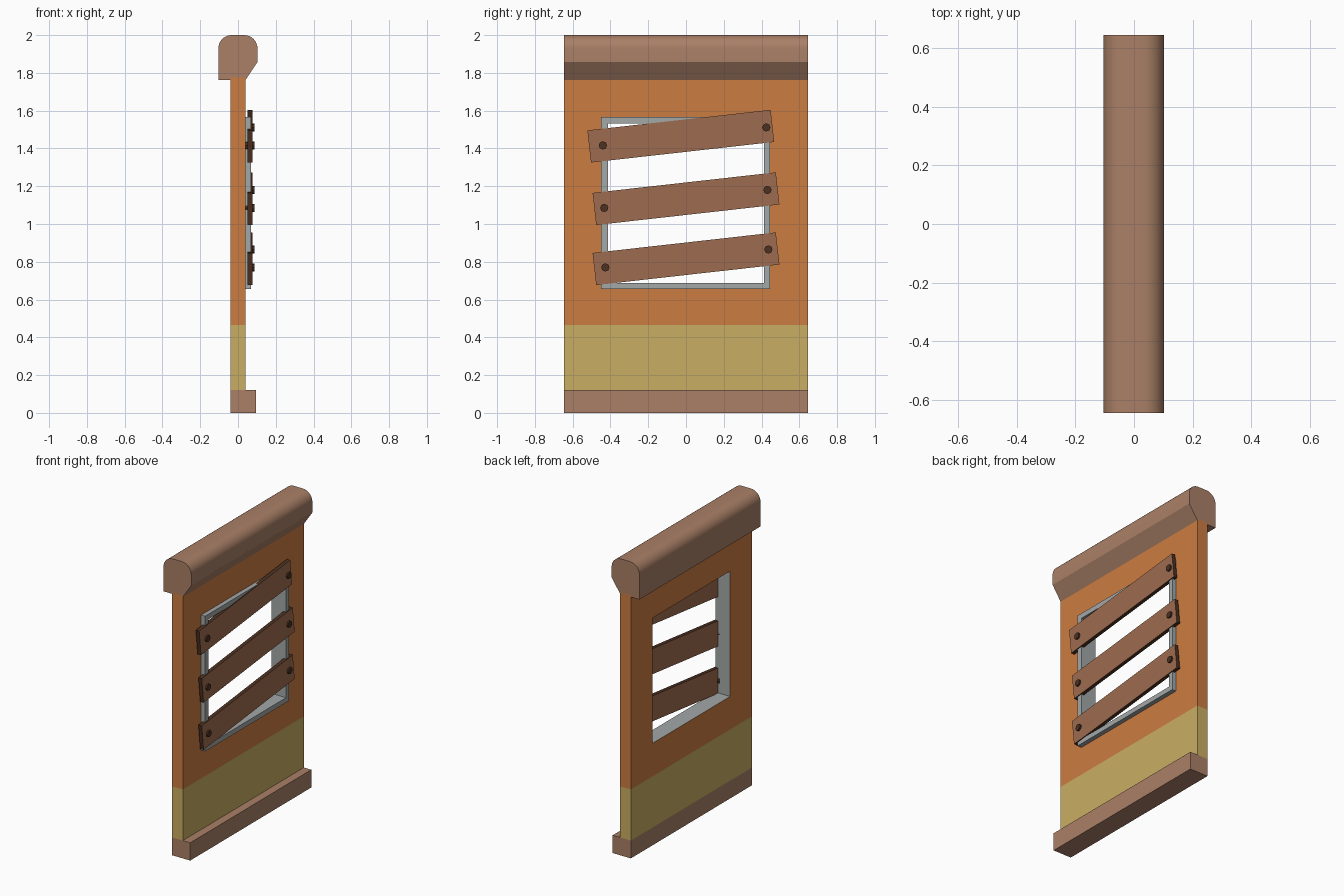
import bpy, bmesh, math
from mathutils import Matrix, Vector

if "Cube" in bpy.data.objects:
    bpy.data.objects.remove(bpy.data.objects["Cube"])


def material(name, rgb):
    """Flat colour given as sRGB 0-255, stored as linear."""
    m = bpy.data.materials.new(name)
    lin = [((c / 255 + 0.055) / 1.055) ** 2.4 for c in rgb]
    m.diffuse_color = (*lin, 1)
    m.use_nodes = True
    m.node_tree.nodes["Principled BSDF"].inputs["Base Color"].default_value = m.diffuse_color
    return m


ORANGE = material("orange plaster", (203, 124, 65))
YELLOW = material("yellow plaster", (201, 174, 98))
TRIM = material("trim brown", (170, 128, 103))
BOARD = material("board brown", (158, 107, 78))
DARK = material("dark brown", (76, 48, 33))
GREY = material("frame grey", (163, 168, 167))

HALF = 0.645    # half length of the wall along y
BACK, FRONT = -0.04, 0.04
WINDOW = (-0.413, 0.412, 0.688, 1.533)


def finish(name, bm, *mats):
    bmesh.ops.recalc_face_normals(bm, faces=bm.faces)
    me = bpy.data.meshes.new(name)
    bm.to_mesh(me)
    bm.free()
    for m in mats:
        me.materials.append(m)
    ob = bpy.data.objects.new(name, me)
    bpy.context.collection.objects.link(ob)
    return ob


def box_mesh(x0, x1, y0, y1, z0, z1):
    bm = bmesh.new()
    mid = Vector((x0 + x1, y0 + y1, z0 + z1)) / 2
    size = Matrix.Diagonal((x1 - x0, y1 - y0, z1 - z0, 1))
    bmesh.ops.create_cube(bm, size=1, matrix=Matrix.Translation(mid) @ size)
    return bm


def ring(name, x0, x1, outer, inner, *mats):
    """Rectangular panel with a rectangular hole; the last material lines the hole."""
    bm = bmesh.new()

    def loop(x, r):
        y0, y1, z0, z1 = r
        return [bm.verts.new((x, y, z)) for y, z in
                ((y0, z0), (y1, z0), (y1, z1), (y0, z1))]
    ob_, of, ib, if_ = loop(x0, outer), loop(x1, outer), loop(x0, inner), loop(x1, inner)
    for i in range(4):
        j = (i + 1) % 4
        for a, b in ((ob_, of), (of, if_), (if_, ib), (ib, ob_)):
            f = bm.faces.new((a[i], a[j], b[j], b[i]))
            if a is if_:
                f.material_index = len(mats) - 1
    return finish(name, bm, *mats)


# Wall: painted lower band, upper panel with window opening
finish("wall_lower_band", box_mesh(BACK, FRONT, -HALF, HALF, 0.12, 0.465), YELLOW)
ring("wall_upper_panel", BACK, FRONT, (-HALF, HALF, 0.465, 1.775), WINDOW, ORANGE, GREY)

# Raised window frame
ring("window_frame", FRONT, 0.07, (-0.45, 0.445, 0.655, 1.567), WINDOW, GREY)

# Base plinth
finish("base_plinth", box_mesh(BACK, 0.095, -HALF, HALF, 0, 0.12), TRIM)

# Top cap: rounded profile extruded along y
R = 0.07
profile = [(0.04, 1.763), (0.103, 1.857)]
for cx, start in ((0.103 - R, 0), (-0.104 + R, 90)):
    for k in range(9):
        a = math.radians(start + 90 * k / 8)
        profile.append((cx + R * math.cos(a), 2 - R + R * math.sin(a)))
profile.append((-0.104, 1.763))
bm = bmesh.new()
end = bm.faces.new([bm.verts.new((x, -HALF, z)) for x, z in profile])
ext = bmesh.ops.extrude_face_region(bm, geom=[end], use_keep_orig=True)
bmesh.ops.translate(bm, vec=(0, 2 * HALF, 0),
                    verts=[v for v in ext["geom"] if isinstance(v, bmesh.types.BMVert)])
cap = finish("top_cap", bm, TRIM)
bpy.context.view_layer.objects.active = cap
cap.select_set(True)
bpy.ops.object.shade_smooth_by_angle(angle=math.radians(25))
cap.select_set(False)

# Tilted boards with dark edges, each held by two nails
TILT = math.radians(6.4)
boards = [("top", -0.0275, 1.465, (-0.44, 1.416), (0.425, 1.511)),
          ("middle", 0.0, 1.134, (-0.433, 1.085), (0.431, 1.180)),
          ("bottom", 0.0, 0.816, (-0.427, 0.770), (0.436, 0.865))]
for label, y, z, *nails in boards:
    bm = box_mesh(-0.0125, 0.0125, -0.488, 0.488, -0.0855, 0.0855)
    for f in bm.faces:
        f.material_index = 0 if abs(f.normal.x) > 0.5 else 1
    board = finish(label + "_board", bm, BOARD, DARK)
    board.location = (0.0635, y, z)
    board.rotation_euler.x = TILT
    for side, (ny, nz) in zip(("left", "right"), nails):
        bm = bmesh.new()
        bmesh.ops.create_cone(bm, cap_ends=True, segments=8, radius1=0.022, radius2=0.022,
                              depth=0.047, matrix=Matrix.Translation((0.0635, ny, nz))
                              @ Matrix.Rotation(math.pi / 2, 4, 'Y'))
        finish(label + "_nail_" + side, bm, DARK)
